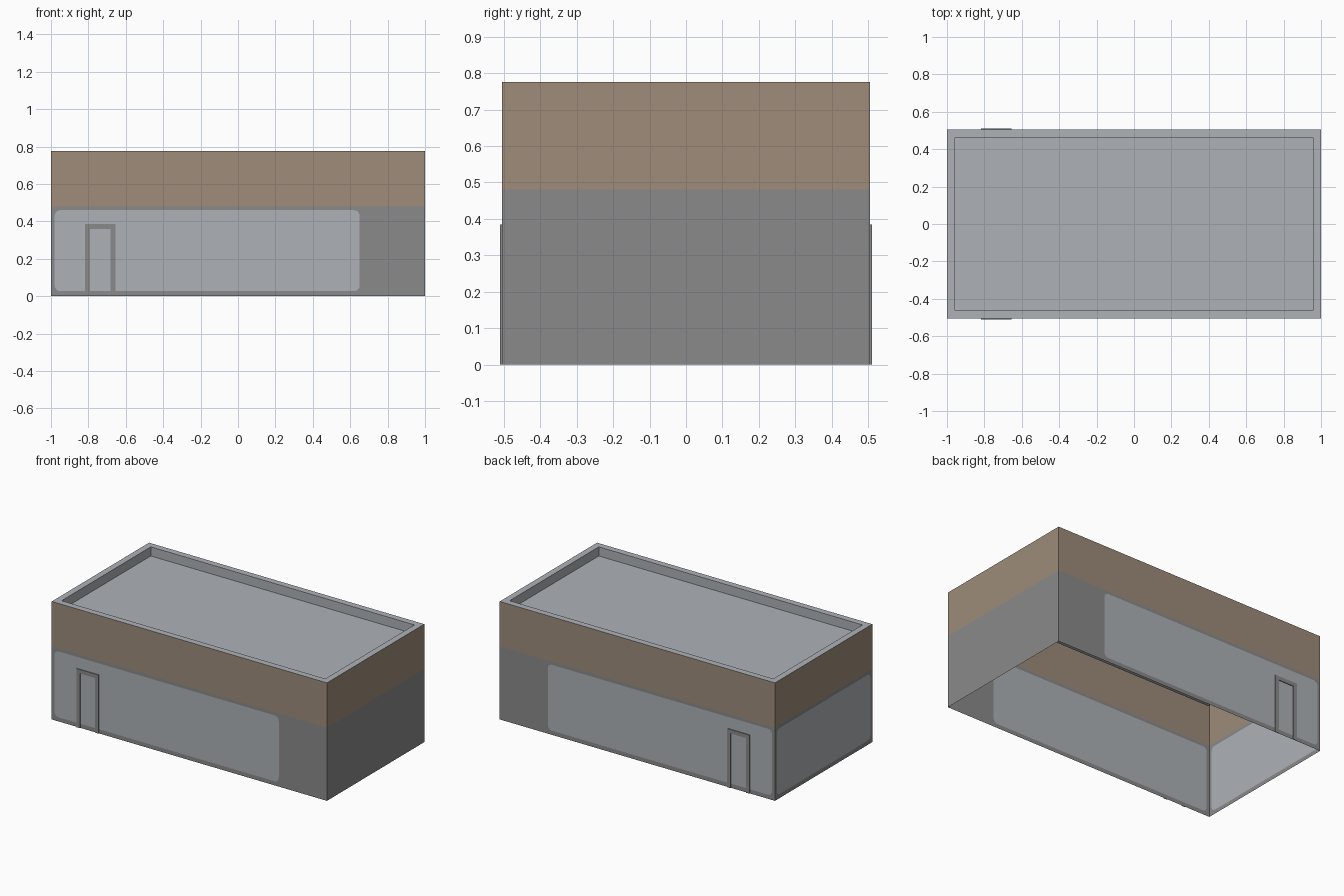
import bpy, bmesh, math
from mathutils import Vector

cube = bpy.data.objects.get("Cube")
if cube:
    bpy.data.objects.remove(cube, do_unlink=True)

# Overall sizes
HX, HY = 1.0, 0.505
BAND_Z, TOP_Z, ROOF_Z = 0.48, 0.775, 0.715
RIM = 0.042
FRAME_DEPTH = 0.005


def material(name, color):
    m = bpy.data.materials.new(name)
    m.use_nodes = True
    m.diffuse_color = (*color, 1)
    m.node_tree.nodes["Principled BSDF"].inputs["Base Color"].default_value = (*color, 1)
    return m


grey = material("wall grey", (0.254, 0.254, 0.254))
pale = material("pale grey", (0.42, 0.445, 0.474))
tan = material("tan cladding", (0.342, 0.262, 0.195))


def finish(name, bm, mats):
    mesh = bpy.data.meshes.new(name)
    bm.normal_update()
    bm.to_mesh(mesh)
    bm.free()
    for m in mats:
        mesh.materials.append(m)
    obj = bpy.data.objects.new(name, mesh)
    bpy.context.collection.objects.link(obj)
    return obj


def rounded_rect(u0, u1, z0, z1, r, steps=6):
    corners = ((u1 - r, z1 - r), (u0 + r, z1 - r), (u0 + r, z0 + r), (u1 - r, z0 + r))
    pts = []
    for k, (u, z) in enumerate(corners):
        for i in range(steps + 1):
            a = math.pi / 2 * (k + i / steps)
            pts.append((u + r * math.cos(a), z + r * math.sin(a)))
    return pts


def wall(name, place, half, outward, glass=None):
    """Single-sheet wall; an optional glazed area is cut into it."""
    bm = bmesh.new()

    def loop(pts):
        vs = [bm.verts.new(place(u, z)) for u, z in pts]
        return vs, [bm.edges.new((v, vs[i - 1])) for i, v in enumerate(vs)]

    outer, edges = loop([(-half, 0), (half, 0), (half, BAND_Z), (-half, BAND_Z)])
    if glass:
        inner, inner_edges = loop(rounded_rect(*glass))
        bmesh.ops.triangle_fill(bm, edges=edges + inner_edges, use_beauty=True)
        bm.faces.new(inner).material_index = 1
    else:
        bm.faces.new(outer)
    bm.normal_update()
    for f in bm.faces:
        if f.normal.dot(Vector(outward)) < 0:
            f.normal_flip()
    return finish(name, bm, (grey, pale))


# Lower walls: long sides and the right end are glazed, the left end is plain
long_glass = (-0.98, 0.65, 0.027, 0.46, 0.03)
end_glass = (-HY + 0.02, HY - 0.02, 0.027, 0.46, 0.03)
for label, s in (("front", -1), ("back", 1)):
    wall(label + "_wall", lambda u, z: (u, s * HY, z), HX, (0, s, 0), long_glass)
wall("right_wall", lambda u, z: (-HX, u, z), HY, (-1, 0, 0), end_glass)
wall("left_wall", lambda u, z: (HX, u, z), HY, (1, 0, 0))


# Upper band and roof with a raised rim, as sheets lofted between rectangles
def loft(name, rings, mat, cap=False):
    bm = bmesh.new()
    loops = [[bm.verts.new((x * (HX - d), y * (HY - d), z))
              for x, y in ((-1, -1), (1, -1), (1, 1), (-1, 1))] for d, z in rings]
    for a, b in zip(loops, loops[1:]):
        for i in range(4):
            j = (i + 1) % 4
            bm.faces.new((a[i], a[j], b[j], b[i]))
    if cap:
        bm.faces.new(loops[-1])
    return finish(name, bm, (mat,))


loft("upper_band", [(0, BAND_Z), (0, TOP_Z)], tan)
loft("roof_and_rim", [(0, TOP_Z), (RIM, TOP_Z), (RIM, ROOF_Z)], pale, cap=True)


# Door frames: thin upside-down U plates on both long sides
def door_frame(name, s):
    x0, x1, top, w = -0.818, -0.655, 0.385, 0.026
    profile = [(x0, 0), (x0 + w, 0), (x0 + w, top - w), (x1 - w, top - w),
               (x1 - w, 0), (x1, 0), (x1, top), (x0, top)]
    bm = bmesh.new()
    face = bm.faces.new([bm.verts.new((x, s * HY, z)) for x, z in profile])
    ext = bmesh.ops.extrude_face_region(bm, geom=[face])
    verts = [g for g in ext["geom"] if isinstance(g, bmesh.types.BMVert)]
    bmesh.ops.translate(bm, verts=verts, vec=(0, s * FRAME_DEPTH, 0))
    # Leave the side against the wall open
    hidden = [f for f in bm.faces if all(abs(v.co.y - s * HY) < 1e-5 for v in f.verts)]
    bmesh.ops.recalc_face_normals(bm, faces=bm.faces)
    bmesh.ops.delete(bm, geom=hidden, context="FACES_ONLY")
    return finish(name, bm, (grey,))


door_frame("front_door_frame", -1)
door_frame("back_door_frame", 1)
